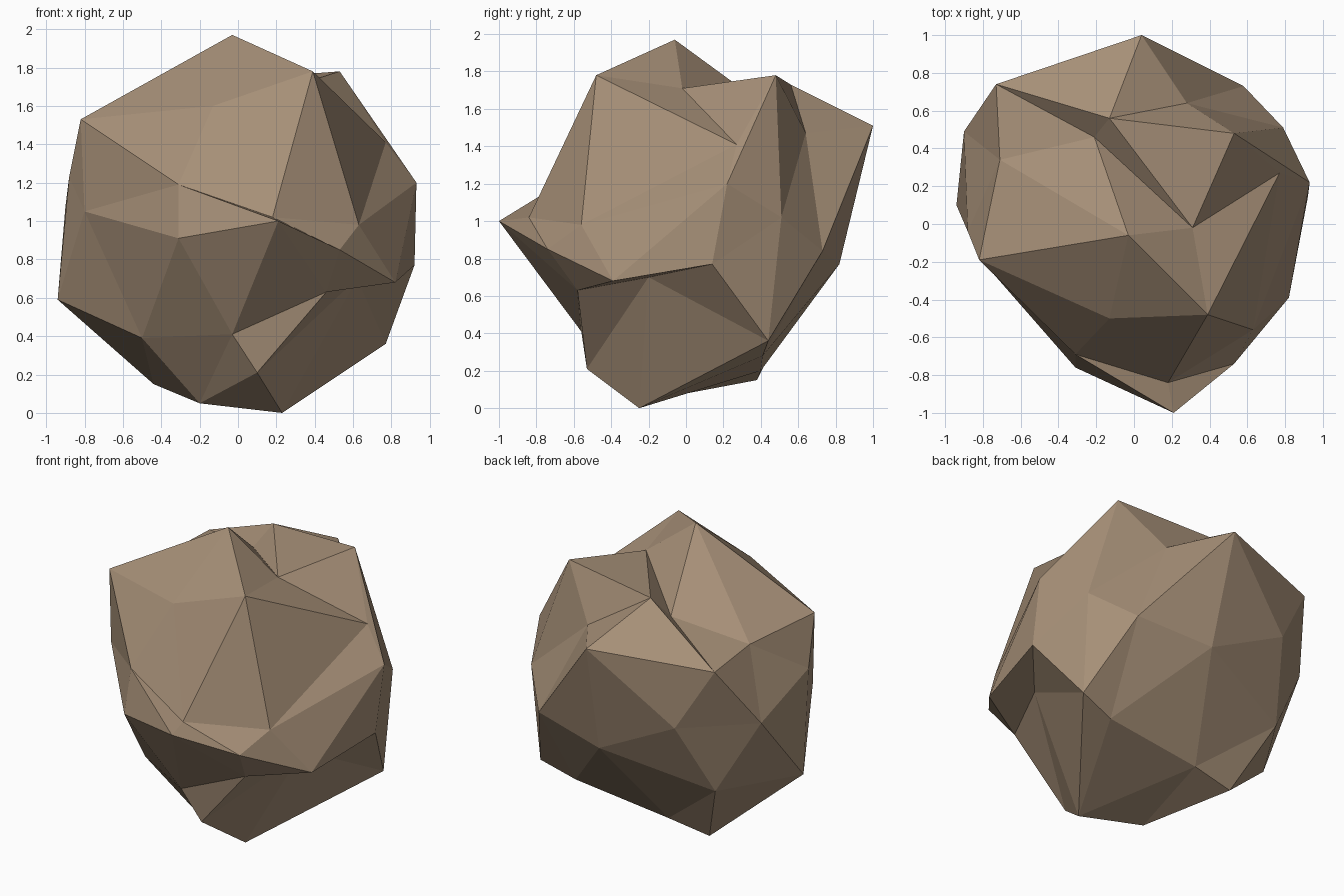
import bpy, bmesh

if "Cube" in bpy.data.objects:
    bpy.data.objects.remove(bpy.data.objects["Cube"])

# The rock is a once-subdivided icosahedron with every point pushed about.
# Points are grouped in rings of five around the axis from back to front.
back = (-.49, .82, 1.05)
front = (.53, -.74, .85)
upper = [(-.21, .46, 1.59), (.28, .64, 1.47), (.53, .41, .28), (-.44, .38, .15), (-.88, -.04, 1.23)]
lower = [(.77, .27, 1.41), (.92, .14, .77), (.10, -.53, .21), (-.31, -.76, .91), (-.13, -.50, 1.60)]

# Midpoints of the coarse edges, in the same ring order
back_mid = [(-.73, .74, 1.46), (.04, 1.0, 1.51), (.07, .82, .77), (-.63, .59, .58), (-.90, .49, 1.07)]
upper_mid = [(-.13, .56, 1.73), (.58, .73, .84), (-.15, .40, .20), (-.94, .10, .59), (-.71, .34, 1.49)]
zig_mid = [(.31, -.02, 1.71), (.79, .51, 1.02), (.23, -.25, 0), (-.50, -.27, .39), (-.82, -.19, 1.53)]
zag_mid = [(.53, .48, 1.78), (.77, .44, .36), (-.20, -.15, .05), (-.80, -.20, 1.05), (-.03, -.06, 1.97)]
lower_mid = [(.93, .22, 1.20), (.62, -.20, .70), (-.03, -.56, .41), (-.31, -.69, 1.19), (.39, -.48, 1.78)]
front_mid = [(.63, -.56, .98), (.82, -.39, .68), (.46, -.58, .63), (.21, -1.0, 1.0), (.18, -.84, 1.02)]

bm = bmesh.new()
back, front = bm.verts.new(back), bm.verts.new(front)
(upper, lower, back_mid, upper_mid, zig_mid, zag_mid, lower_mid, front_mid) = [
    [bm.verts.new(p) for p in ring] for ring in
    (upper, lower, back_mid, upper_mid, zig_mid, zag_mid, lower_mid, front_mid)]


def split_triangle(a, b, c, ab, bc, ca):
    """Four small faces for one coarse triangle and its edge midpoints."""
    for tri in ((a, ab, ca), (ab, b, bc), (ca, bc, c), (ab, bc, ca)):
        bm.faces.new(tri)


for k in range(5):
    n = (k + 1) % 5
    # back cap
    split_triangle(back, upper[k], upper[n], back_mid[k], upper_mid[k], back_mid[n])
    # middle band
    split_triangle(upper[k], lower[k], upper[n], zig_mid[k], zag_mid[k], upper_mid[k])
    split_triangle(upper[n], lower[k], lower[n], zag_mid[k], lower_mid[k], zig_mid[n])
    # front cap
    split_triangle(front, lower[n], lower[k], front_mid[n], lower_mid[k], front_mid[k])

bmesh.ops.recalc_face_normals(bm, faces=bm.faces[:])
mesh = bpy.data.meshes.new("rock")
bm.to_mesh(mesh)
bm.free()

# Single brown stone colour, flat shaded
stone = bpy.data.materials.new("brown stone")
stone.diffuse_color = (.38, .275, .185, 1)
stone.use_nodes = True
stone.node_tree.nodes["Principled BSDF"].inputs["Base Color"].default_value = stone.diffuse_color
mesh.materials.append(stone)
rock = bpy.data.objects.new("rock", mesh)
bpy.context.collection.objects.link(rock)
